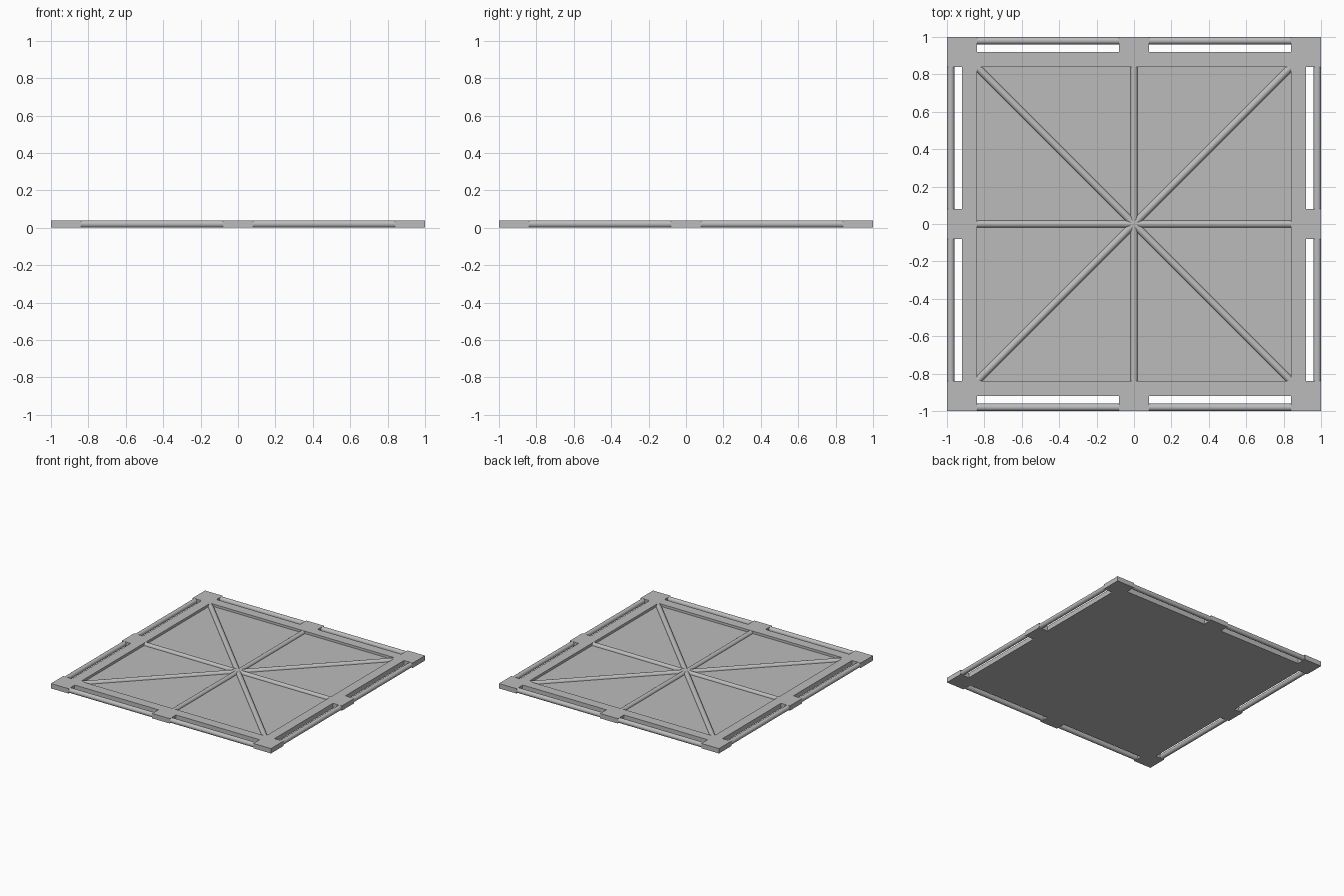
import bpy, bmesh, math

cube = bpy.data.objects.get("Cube")
if cube:
    bpy.data.objects.remove(cube, do_unlink=True)

HEIGHT, FLOOR, RADIUS = 0.04, 0.02, 0.02
EDGE, SLOT, RECESS, TAB = 1.0, 0.92, 0.84, 0.08

grey = bpy.data.materials.new("plain grey")
grey.use_nodes = True
grey.diffuse_color = (0.5, 0.5, 0.5, 1)
grey.node_tree.nodes["Principled BSDF"].inputs["Base Color"].default_value = (0.5, 0.5, 0.5, 1)


# Height of the plate at a point: open slot, sunken floor or raised frame
def height_at(x, y):
    near, far = sorted((abs(x), abs(y)))
    if far > EDGE or (far > SLOT and TAB < near < RECESS):
        return 0
    return FLOOR if far < RECESS else HEIGHT


# Plate with frame, tabs and sunken panel as one clean shell
def make_plate():
    half = [TAB, RECESS, SLOT, EDGE]
    cuts = [-v for v in reversed(half)] + half
    bm = bmesh.new()

    def face(*points):
        bm.faces.new([bm.verts.new(p) for p in points])

    for x0, x1 in zip(cuts, cuts[1:]):
        for y0, y1 in zip(cuts, cuts[1:]):
            cx, cy = (x0 + x1) / 2, (y0 + y1) / 2
            h = height_at(cx, cy)
            if not h:
                continue
            ring = [(x0, y0), (x1, y0), (x1, y1), (x0, y1)]
            face(*[(x, y, h) for x, y in ring])
            face(*[(x, y, 0) for x, y in reversed(ring)])
            # Walls wherever the neighbouring cell is lower
            for i, (ax, ay) in enumerate(ring):
                bx, by = ring[(i + 1) % 4]
                mx, my = (ax + bx) / 2, (ay + by) / 2
                dx, dy = mx - cx, my - cy
                length = math.hypot(dx, dy)
                low = height_at(mx + dx / length * 0.01, my + dy / length * 0.01)
                if low < h:
                    face((ax, ay, low), (bx, by, low), (bx, by, h), (ax, ay, h))
    bmesh.ops.remove_doubles(bm, verts=bm.verts, dist=0.0001)
    bmesh.ops.dissolve_limit(bm, angle_limit=0.01, verts=bm.verts, edges=bm.edges)
    mesh = bpy.data.meshes.new("plate")
    bm.to_mesh(mesh)
    bm.free()
    plate = bpy.data.objects.new("plate", mesh)
    bpy.context.collection.objects.link(plate)
    mesh.materials.append(grey)


# Round bar lying flat, centred at (x, y) and turned by angle
def make_bar(name, x, y, length, angle):
    bpy.ops.mesh.primitive_cylinder_add(
        vertices=24, radius=RADIUS, depth=length,
        location=(x, y, HEIGHT / 2), rotation=(math.pi / 2, 0, angle + math.pi / 2))
    bar = bpy.context.object
    bar.name = name
    bar.data.materials.append(grey)
    bpy.ops.object.shade_smooth_by_angle(angle=math.radians(35))


make_plate()

# Ribs crossing the sunken panel
for i in range(4):
    reach = RECESS * (math.sqrt(2) if i % 2 else 1)
    make_bar("panel_rib", 0, 0, 2 * reach + 0.02, i * math.pi / 4)

# Handle bars along the four outer edges
middle, length = (TAB + RECESS) / 2, RECESS - TAB + 0.02
for side in (-1, 1):
    for end in (-1, 1):
        rim = side * (EDGE - RADIUS)
        make_bar("edge_bar", end * middle, rim, length, 0)
        make_bar("edge_bar", rim, end * middle, length, math.pi / 2)
